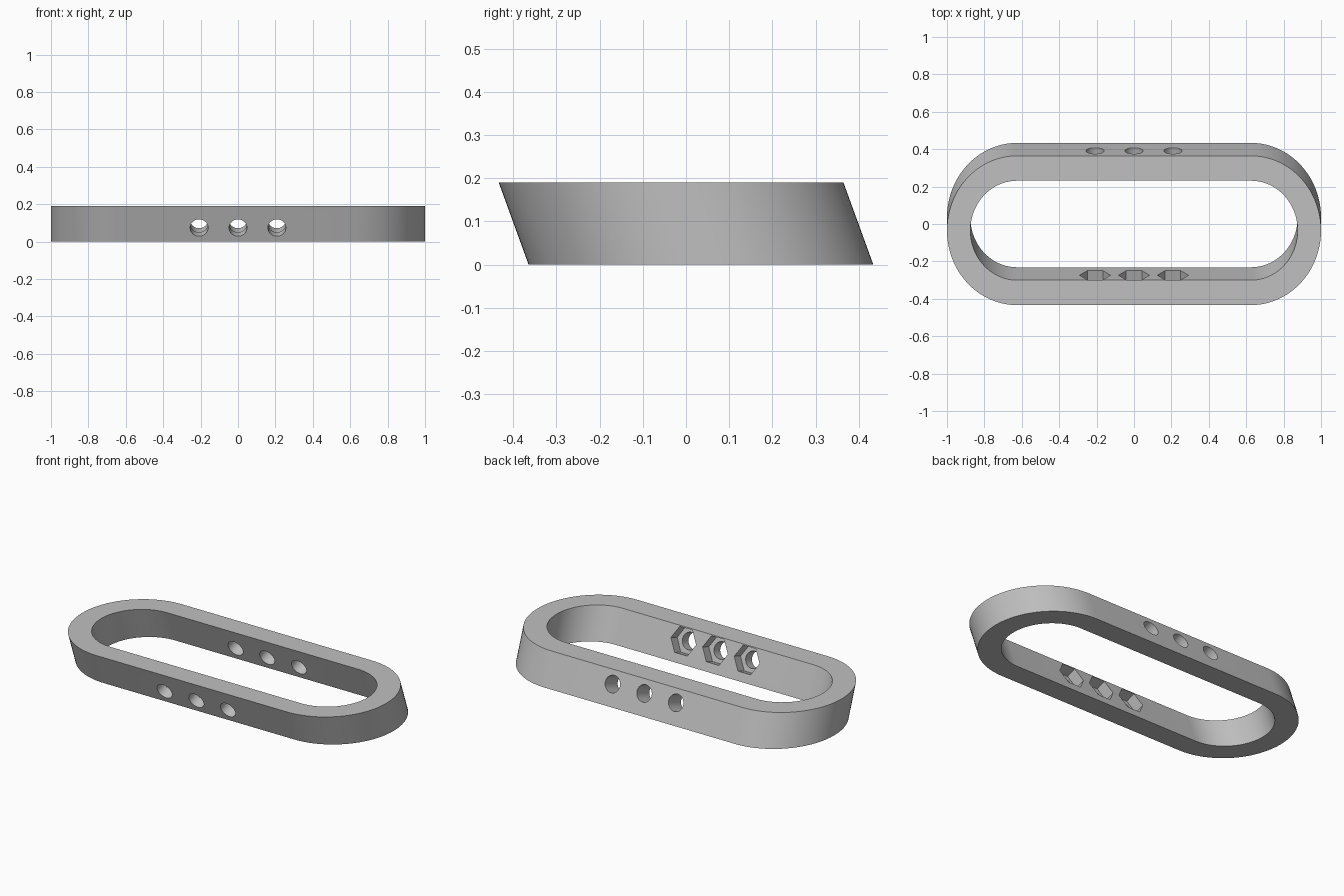
import bpy, bmesh
from math import sin, cos, tan, pi, radians
from mathutils import Matrix, Vector

if "Cube" in bpy.data.objects:
    bpy.data.objects.remove(bpy.data.objects["Cube"])

LEAN = radians(20)
HEIGHT = 0.19
END_X = 0.625            # centres of the rounded ends
OUTER, INNER = 0.375, 0.25
ARC = 40

grey = bpy.data.materials.new("plain grey")
grey.use_nodes = True
grey.diffuse_color = (0.53, 0.53, 0.53, 1)
grey.node_tree.nodes["Principled BSDF"].inputs["Base Color"].default_value = grey.diffuse_color


def finish(name, bm):
    bmesh.ops.recalc_face_normals(bm, faces=bm.faces)
    mesh = bpy.data.meshes.new(name)
    bm.to_mesh(mesh)
    bm.free()
    mesh.materials.append(grey)
    ob = bpy.data.objects.new(name, mesh)
    bpy.context.collection.objects.link(ob)
    return ob


def loop(bm, radius, z):
    """Slotted outline, stretched in y and shifted by the lean."""
    shift = (HEIGHT / 2 - z) * tan(LEAN)
    verts = []
    for side, start in ((1, -pi / 2), (-1, pi / 2)):
        for i in range(ARC + 1):
            a = start + pi * i / ARC
            verts.append(bm.verts.new((side * END_X + radius * cos(a),
                                       radius * sin(a) / cos(LEAN) + shift, z)))
    return verts


# Leaning slotted ring
bm = bmesh.new()
loops = [loop(bm, OUTER, 0), loop(bm, OUTER, HEIGHT),
         loop(bm, INNER, HEIGHT), loop(bm, INNER, 0)]
n = len(loops[0])
for k in range(4):
    a, b = loops[k], loops[(k + 1) % 4]
    for i in range(n):
        j = (i + 1) % n
        bm.faces.new((a[i], a[j], b[j], b[i]))
ring = finish("slotted_ring", bm)

# Bolt bores and nut pockets, square to the leaning walls
axis = Vector((0, cos(LEAN), sin(LEAN)))
wall_y = (OUTER + INNER) / 2 / cos(LEAN)


def cutter(name, walls, segments, radius, length, offset, spin=0):
    bm = bmesh.new()
    for side in walls:
        for x in (-0.208, 0, 0.208):
            centre = Vector((x, side * wall_y, HEIGHT / 2)) + axis * offset
            place = (Matrix.Translation(centre)
                     @ Matrix.Rotation(LEAN - pi / 2, 4, 'X')
                     @ Matrix.Rotation(spin, 4, 'Z'))
            bmesh.ops.create_cone(bm, cap_ends=True, segments=segments, radius1=radius,
                                  radius2=radius, depth=length, matrix=place)
    ob = finish(name, bm)
    ob.hide_render = True
    return ob


cutters = [cutter("bolt_bores", (-1, 1), 40, 0.048, 0.3, 0),
           cutter("nut_pockets", (-1,), 6, 0.083, 0.1, 0.05, pi / 6)]

bpy.ops.object.select_all(action='DESELECT')
bpy.context.view_layer.objects.active = ring
ring.select_set(True)
for tool in cutters:
    mod = ring.modifiers.new(tool.name, 'BOOLEAN')
    mod.operation = 'DIFFERENCE'
    mod.solver = 'EXACT'
    mod.object = tool
    bpy.ops.object.modifier_apply(modifier=mod.name)
    bpy.data.objects.remove(tool)

bpy.ops.object.shade_smooth_by_angle(angle=radians(30))
